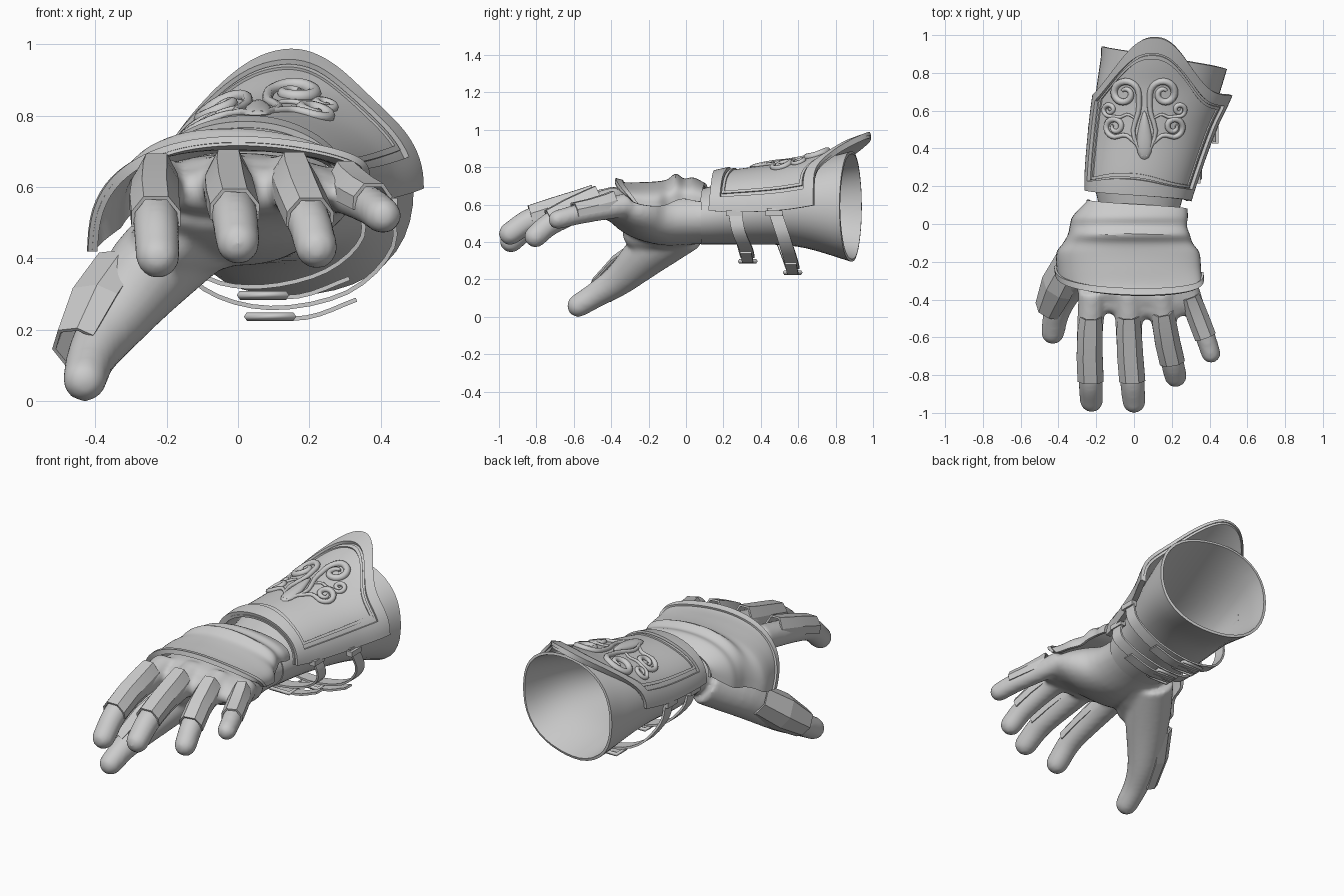
import bpy, bmesh, math
from mathutils import Vector

if "Cube" in bpy.data.objects:
    bpy.data.objects.remove(bpy.data.objects["Cube"])

def table(rows, x):
    """Smooth (hermite) lookup in rows of (key, values...) with rising keys."""
    n = len(rows)
    x = min(max(x, rows[0][0]), rows[-1][0])
    i = 0
    while i < n - 2 and x > rows[i + 1][0]:
        i += 1
    a, b = rows[i], rows[i + 1]
    p, q = rows[max(i - 1, 0)], rows[min(i + 2, n - 1)]
    h = b[0] - a[0]
    t = (x - a[0]) / h
    out = []
    for k in range(1, len(a)):
        m0 = (b[k] - p[k]) / (b[0] - p[0]) * h
        m1 = (q[k] - a[k]) / (q[0] - a[0]) * h
        out.append((2*t**3 - 3*t*t + 1)*a[k] + (t**3 - 2*t*t + t)*m0
                   + (3*t*t - 2*t**3)*b[k] + (t**3 - t*t)*m1)
    return out

def spline(pts, t):
    return table([(i, *p) for i, p in enumerate(pts)], t * (len(pts) - 1))

def finish(name, bm, angle=30):
    bmesh.ops.recalc_face_normals(bm, faces=bm.faces)
    me = bpy.data.meshes.new(name)
    bm.to_mesh(me)
    bm.free()
    ob = bpy.data.objects.new(name, me)
    bpy.context.collection.objects.link(ob)
    bpy.ops.object.select_all(action='DESELECT')
    ob.select_set(True)
    bpy.context.view_layer.objects.active = ob
    bpy.ops.object.shade_smooth_by_angle(angle=math.radians(angle))
    return ob

def sheet(name, func, nu, nv, thick, keep=lambda u, v: True, angle=30):
    """Thick sheet over func(u, v); keep() selects the faces to build."""
    bm = bmesh.new()
    g = [[bm.verts.new(func(i / nu, j / nv)) for j in range(nv + 1)] for i in range(nu + 1)]
    for i in range(nu):
        for j in range(nv):
            if keep((i + .5) / nu, (j + .5) / nv):
                bm.faces.new((g[i][j], g[i+1][j], g[i+1][j+1], g[i][j+1]))
    bmesh.ops.delete(bm, geom=[v for v in bm.verts if not v.link_faces], context='VERTS')
    bmesh.ops.remove_doubles(bm, verts=bm.verts, dist=1e-4)
    bmesh.ops.recalc_face_normals(bm, faces=bm.faces)
    bmesh.ops.solidify(bm, geom=bm.faces[:], thickness=thick)
    return finish(name, bm, angle)

def wire(name, pts, depth, radii=None, cyclic=False, res=2):
    cu = bpy.data.curves.new(name, 'CURVE')
    cu.dimensions = '3D'
    cu.bevel_depth, cu.bevel_resolution, cu.use_fill_caps = depth, res, True
    sp = cu.splines.new('POLY')
    sp.points.add(len(pts) - 1)
    for i, p in enumerate(pts):
        sp.points[i].co = (*p, 1)
        sp.points[i].radius = radii[i] if radii else 1
    sp.use_cyclic_u = cyclic
    ob = bpy.data.objects.new(name, cu)
    bpy.context.collection.objects.link(ob)

def limb(bm, rows, n=20, steps=16):
    """Closed loft of ellipses along rows of (x, y, z, r_side, r_up), rounded tip."""
    pts = [spline(rows, i / steps) for i in range(steps + 1)]
    tang = lambda i: (Vector(pts[min(i+1, steps)][:3]) - Vector(pts[max(i-1, 0)][:3])).normalized()
    spec = [(Vector(p[:3]), tang(i), p[3], p[4]) for i, p in enumerate(pts)]
    c, d, a, b = spec[-1]
    for k in (.35, .65, .85, .97):
        s = math.sqrt(1 - k*k)
        spec.append((c + d*k*b, d, a*s, b*s))
    rings = []
    for c, d, a, b in spec:
        side = d.cross(Vector((0, 0, 1))).normalized()
        up = side.cross(d)
        rings.append([bm.verts.new(c + side*a*math.cos(6.28318*k/n) + up*b*math.sin(6.28318*k/n))
                      for k in range(n)])
    for r, s in zip(rings, rings[1:]):
        for k in range(n):
            bm.faces.new((r[k], r[(k+1) % n], s[(k+1) % n], s[k]))
    bm.faces.new(rings[0])
    bm.faces.new(rings[-1])

# glove: palm, thumb, thumb web and fingers fused by remeshing
fingers = {
    'index': [(-.22, -.36, .615, .075), (-.235, -.62, .565, .068), (-.23, -.82, .5, .065), (-.225, -.935, .405, .062)],
    'middle': [(-.03, -.36, .625, .078), (-.025, -.62, .575, .069), (-.01, -.82, .52, .066), (0, -.94, .445, .062)],
    'ring': [(.14, -.36, .625, .075), (.165, -.56, .575, .066), (.2, -.72, .5, .062), (.22, -.805, .43, .06)],
    'little': [(.27, -.31, .6, .065), (.325, -.46, .57, .056), (.375, -.59, .545, .054), (.407, -.685, .52, .052)]}
thumb = [(-.12, 0, .48, .13), (-.25, -.18, .36, .125), (-.36, -.35, .205, .088),
         (-.41, -.47, .125, .07), (-.43, -.575, .06, .062)]
web = [(-.02, 0, .5, .12), (-.13, -.14, .47, .12), (-.2, -.24, .45, .1)]
bm = bmesh.new()
limb(bm, [(.04, .25, .545, .23, .155), (.03, .08, .53, .205, .14), (0, -.1, .53, .25, .15),
          (.005, -.25, .56, .31, .14), (.015, -.37, .59, .31, .1), (.01, -.43, .59, .28, .07)], n=32)
for rows in [thumb, web, *fingers.values()]:
    limb(bm, [(*r, r[3]) for r in rows])
glove = finish('glove_hand', bm)
m = glove.modifiers.new('fuse', 'REMESH')
m.mode, m.voxel_size, m.use_smooth_shade = 'VOXEL', .013, True
m = glove.modifiers.new('soften', 'SMOOTH')
m.factor, m.iterations = .5, 8

# open forearm sleeve: y, centre x, centre z, half width, half height
ARM = [(.08, .03, .535, .212, .148), (.3, .04, .565, .265, .178),
       (.6, .105, .595, .318, .22), (.9, .172, .59, .345, .3)]
def sleeve(u, v):
    a = u * 2 * math.pi
    y = .08 + (.8 - .06*math.cos(a)) * v
    cx, cz, rx, rz = table(ARM, y)
    k = 1 + .05*math.sin(2*a)**2 * v
    return cx + rx*k*math.cos(a), y, cz + rz*k*math.sin(a)
sheet('forearm_sleeve', sleeve, 40, 14, .015)

def arch(row, u, y, off, power):
    """Arched section from left edge (xl, zl) over the top zt to right edge (xr, zr)."""
    xl, xr, zl, zr, zt = row
    a = math.pi * (1 - u)
    base = zl + (zr - zl) * (1 + math.cos(a)) / 2
    return ((xl + xr)/2 + ((xr - xl)/2 + off)*math.cos(a), y,
            base + (zt + off - base) * max(math.sin(a), 0)**power)

# forearm plate with raised border and inner trim line
VAM = [(.1, -.24, .28, .58, .57, .755), (.24, -.245, .325, .57, .56, .785), (.5, -.225, .42, .57, .57, .822),
       (.7, -.2, .51, .6, .6, .865), (.85, -.17, .53, .62, .63, .925), (1, -.14, .53, .64, .64, .98)]
def bracer(off):
    def f(u, v):
        front = .18 - .06*u
        back = .68 + .305*math.exp(-abs((u - .42)/.22)**2.4)
        y = front + (back - front)*v
        return arch(table(VAM, y), u, y, off, .88)
    return f
def frame(lo, hi):
    return lambda u, v: lo < min(u, 1 - u, v*1.1, (1 - v)*1.1) < hi
sheet('forearm_plate', bracer(0), 40, 24, .015)
sheet('forearm_plate_border', bracer(.018), 50, 40, .018, frame(0, .1))
sheet('forearm_plate_trim', bracer(.008), 100, 80, .008, frame(.13, .15))

# hand back plate with wrist folds and front rim (keyed by y)
HAND = [(-.39, -.37, .36, .45, .64, .735), (-.33, -.395, .36, .43, .63, .72), (-.24, -.41, .355, .42, .6, .72),
        (-.15, -.41, .345, .43, .59, .725), (-.1, -.375, .31, .46, .6, .735), (-.055, -.35, .295, .48, .62, .765),
        (-.01, -.34, .28, .49, .63, .74), (.04, -.325, .285, .51, .62, .745), (.12, -.25, .28, .58, .61, .705)]
def hand_back(off):
    def f(u, v):
        back = .13 - .05*u
        front = -.25 - .03*u - .11*max(math.sin(math.pi*u), 0)**.6
        y = back + (front - back)*v
        return arch(table(HAND, y), u, y, off, .68)
    return f
sheet('hand_plate', hand_back(0), 40, 40, .015)
sheet('hand_plate_rim', hand_back(.012), 40, 40, .018, lambda u, v: v > .92)

# faceted finger and thumb plates
def facet_plate(name, secs, up):
    cs = [Vector(s[0]) for s in secs]
    d = (cs[-1] - cs[0]).normalized()
    up = Vector(up)
    up = (up - d*up.dot(d)).normalized()
    side = d.cross(up)
    pr = [(-1, -.1), (-1, .45), (-.5, 1), (.5, 1), (1, .45), (1, -.1)]
    def f(u, v):
        i, j = round(u*5), round(v*(len(secs) - 1))
        return cs[j] + side*pr[i][0]*secs[j][1] + up*pr[i][1]*secs[j][2]
    sheet(name, f, 5, len(secs) - 1, .01, angle=10)
for nm, rows in fingers.items():
    k = rows[-1][3] / .062
    secs = [(spline(rows, t)[:3], w*k, h*k) for t, w, h in
            ((.15, .058, .105), (.24, .066, .095), (.45, .069, .083), (.68, .069, .08))]
    facet_plate(nm + '_finger_plate', secs, (0, 0, 1))
facet_plate('thumb_plate', [((-.3, -.2, .34), .09, .11), ((-.37, -.33, .235), .1, .115),
                            ((-.43, -.455, .135), .075, .092)], (-.85, .2, .45))

# scrollwork laid on the forearm plate
def on_plate(x, y, lift=.004):
    xl, xr, zl, zr, zt = table(VAM, y)
    c = (x - (xl + xr)/2) / ((xr - xl)/2)
    return x, y, zl + (zt - zl)*math.sqrt(max(1 - c*c, 0))**.88 + lift
def scroll(name, s, stem, c, r, a0, way, depth):
    pts = [spline(stem, i/8) for i in range(8)]
    for i in range(29):
        k = i / 28
        a, q = a0 + way*k*8.5, r*(1 - .75*k)
        pts.append((c[0] + q*math.cos(a), c[1] + q*math.sin(a)))
    n = len(pts) - 1
    wire(name, [on_plate(.055 + s*p[0], p[1]) for p in pts], depth,
         [.5 + .6*math.sin(math.pi*i/n) for i in range(n + 1)])
for s, side in ((-1, 'left'), (1, 'right')):
    scroll(f'large_scroll_{side}', s, [(.01, .36), (.06, .48), (.03, .6), (.03, .69)], (.105, .69), .075, math.pi, -1, .018)
    scroll(f'small_scroll_{side}', s, [(.02, .4), (.06, .44), (.1, .47), (.155, .46)], (.155, .515), .055, -math.pi/2, 1, .015)
    scroll(f'bud_scroll_{side}', s, [(.05, .56), (.09, .58), (.13, .565), (.18, .57)], (.185, .605), .035, -math.pi/2, 1, .012)
bm = bmesh.new()
bmesh.ops.create_uvsphere(bm, u_segments=16, v_segments=10, radius=1)
for v in bm.verts:
    w = .038 * (1 - .5*v.co.y)
    v.co = on_plate(.055 + v.co.x*w, .47 + v.co.y*.13, .003 + .02*v.co.z)
finish('teardrop_ornament', bm, 60)

# straps, loose ends, buckles and strap hangers
def ribbon(name, pts, w, n=24):
    def f(u, v):
        x, y, z = spline(pts, u)
        return x, y + (v - .5)*w, z
    sheet(name, f, n, 1, .012)
def box(name, c, size):
    bm = bmesh.new()
    bmesh.ops.create_cube(bm, size=1)
    for v in bm.verts:
        v.co = [c[i] + v.co[i]*size[i] for i in range(3)]
    finish(name, bm)
straps = {
    'front': [(.335, .26, .58), (.355, .28, .46), (.25, .32, .36), (.07, .33, .315), (-.09, .32, .34), (-.21, .29, .46), (-.235, .27, .58)],
    'rear': [(.43, .47, .58), (.44, .52, .43), (.31, .56, .3), (.09, .57, .255), (-.1, .55, .31), (-.21, .5, .45), (-.225, .47, .58)]}
for nm, pts in straps.items():
    ribbon(nm + '_strap', pts, .072)
    x, y, z = pts[3]
    ribbon(nm + '_strap_end', [(x - .06, y, z - .012), (x + .1, y, z - .015), (x + .24, y - .01, z + .035)], .06, 8)
    wire(nm + '_buckle', [(x + i*.065, y + j*.045, z - .018) for i, j in ((-1, -1), (1, -1), (1, 1), (-1, 1))],
         .012, cyclic=True, res=0)
    box(nm + '_buckle_pin', (x, y, z - .025), (.13, .014, .012))
    for p in (pts[0], pts[-1]):
        box(nm + '_strap_hanger', (p[0], p[1], p[2] - .025), (.035, .09, .03))
